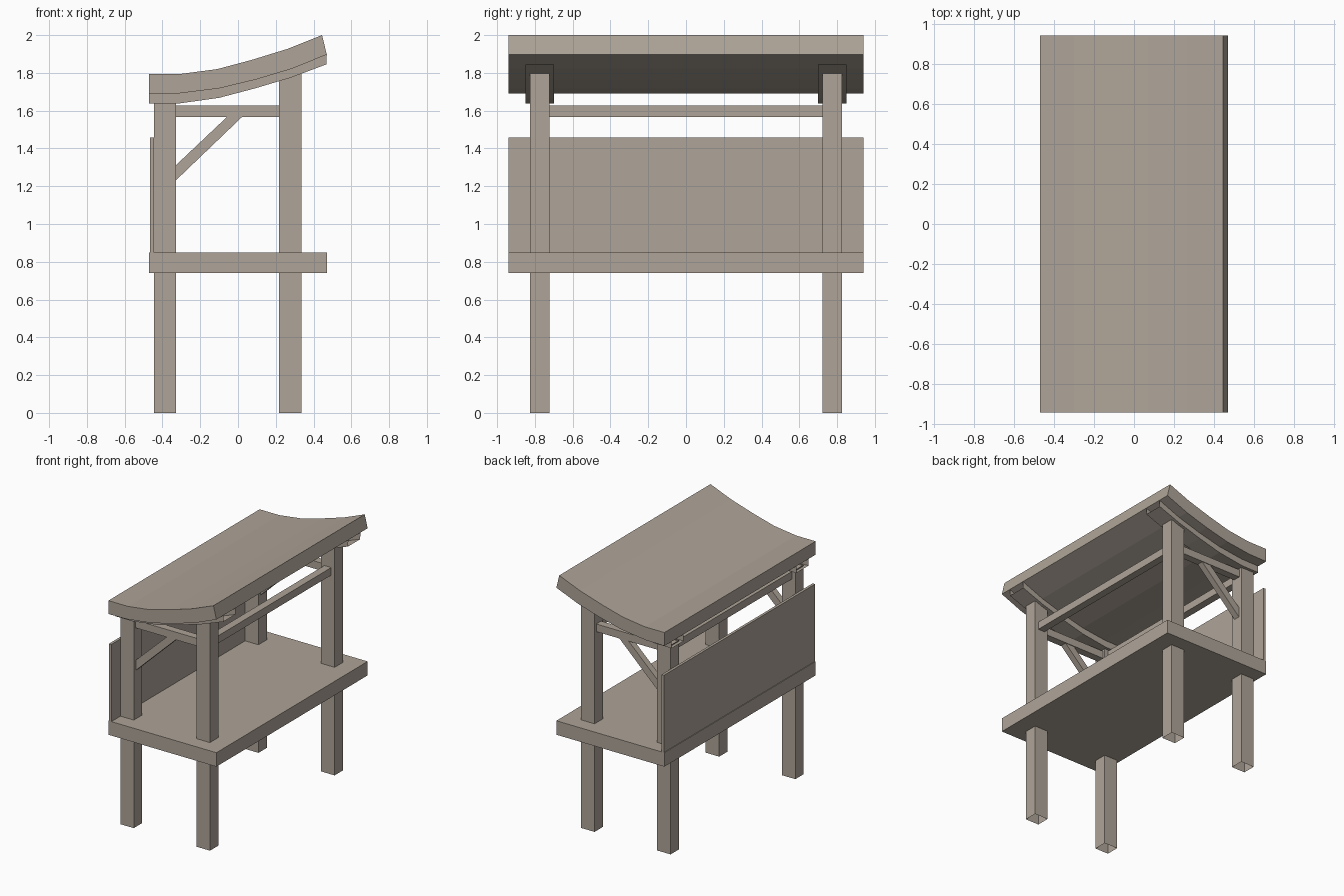
import bpy, bmesh

if "Cube" in bpy.data.objects:
    bpy.data.objects.remove(bpy.data.objects["Cube"])

# Weathered brown-grey wood
wood = bpy.data.materials.new("weathered_wood")
wood.diffuse_color = (0.426, 0.372, 0.315, 1)
wood.use_nodes = True
wood.node_tree.nodes["Principled BSDF"].inputs["Base Color"].default_value = wood.diffuse_color


def prism(name, profile, y0, y1, open_axis=None):
    """Extrude an x-z outline from y0 to y1; leave its ends along open_axis open."""
    bm = bmesh.new()
    face = bm.faces.new([bm.verts.new((x, y0, z)) for x, z in profile])
    ext = bmesh.ops.extrude_face_region(bm, geom=[face])
    moved = [v for v in ext["geom"] if isinstance(v, bmesh.types.BMVert)]
    bmesh.ops.translate(bm, verts=moved, vec=(0, y1 - y0, 0))
    bmesh.ops.recalc_face_normals(bm, faces=bm.faces)
    if open_axis is not None:
        bm.normal_update()
        ends = [f for f in bm.faces if abs(f.normal[open_axis]) > 0.8]
        bmesh.ops.delete(bm, geom=ends, context="FACES")
    mesh = bpy.data.meshes.new(name)
    bm.to_mesh(mesh)
    bm.free()
    mesh.materials.append(wood)
    obj = bpy.data.objects.new(name, mesh)
    bpy.context.collection.objects.link(obj)
    return obj


def box(name, x0, x1, y0, y1, z0, z1):
    return prism(name, [(x0, z0), (x1, z0), (x1, z1), (x0, z1)], y0, y1)


# Curves of the sweeping roof: top, underside, and bottom of the rafters
roof_top = [(-0.47, 1.795), (-0.30, 1.795), (-0.11, 1.82),
            (0.07, 1.868), (0.265, 1.928), (0.445, 2.0)]
roof_under = [(-0.47, 1.69), (-0.31, 1.692), (-0.10, 1.718),
              (0.095, 1.765), (0.285, 1.822), (0.47, 1.897)]
rafter_under = [(-0.47, 1.637), (-0.32, 1.637), (-0.10, 1.668),
                (0.09, 1.718), (0.28, 1.775), (0.468, 1.845)]

# Roof slab
prism("roof", roof_top + roof_under[::-1], -0.94, 0.94)

# Counter top and back panel
box("counter", -0.47, 0.47, -0.94, 0.94, 0.74, 0.85)
box("back_panel", -0.465, -0.444, -0.94, 0.94, 0.85, 1.457)

# Long beams joining the two side frames
for label, x in (("front", 0.275), ("back", -0.387)):
    box(label + "_long_beam", x - 0.03, x + 0.03, -0.73, 0.73, 1.567, 1.627)

# Side frames, repeated on both ends; posts and rafters are open-ended
for label, s in (("left", -1), ("right", 1)):
    def span(a, b):
        return sorted((s * a, s * b))

    prism(label + "_rafter", roof_under + rafter_under[::-1],
          *span(0.70, 0.85), open_axis=0)
    prism(label + "_back_post",
          [(-0.445, 0), (-0.328, 0), (-0.328, 1.645), (-0.445, 1.645)],
          *span(0.723, 0.827), open_axis=2)
    prism(label + "_front_post",
          [(0.217, 0), (0.335, 0), (0.335, 1.80), (0.217, 1.765)],
          *span(0.723, 0.827), open_axis=2)
    box(label + "_side_beam", -0.335, 0.222, *span(0.745, 0.805), 1.567, 1.627)
    prism(label + "_brace",
          [(-0.33, 1.23), (0.025, 1.57), (-0.055, 1.57), (-0.33, 1.31)],
          *span(0.75, 0.80))
